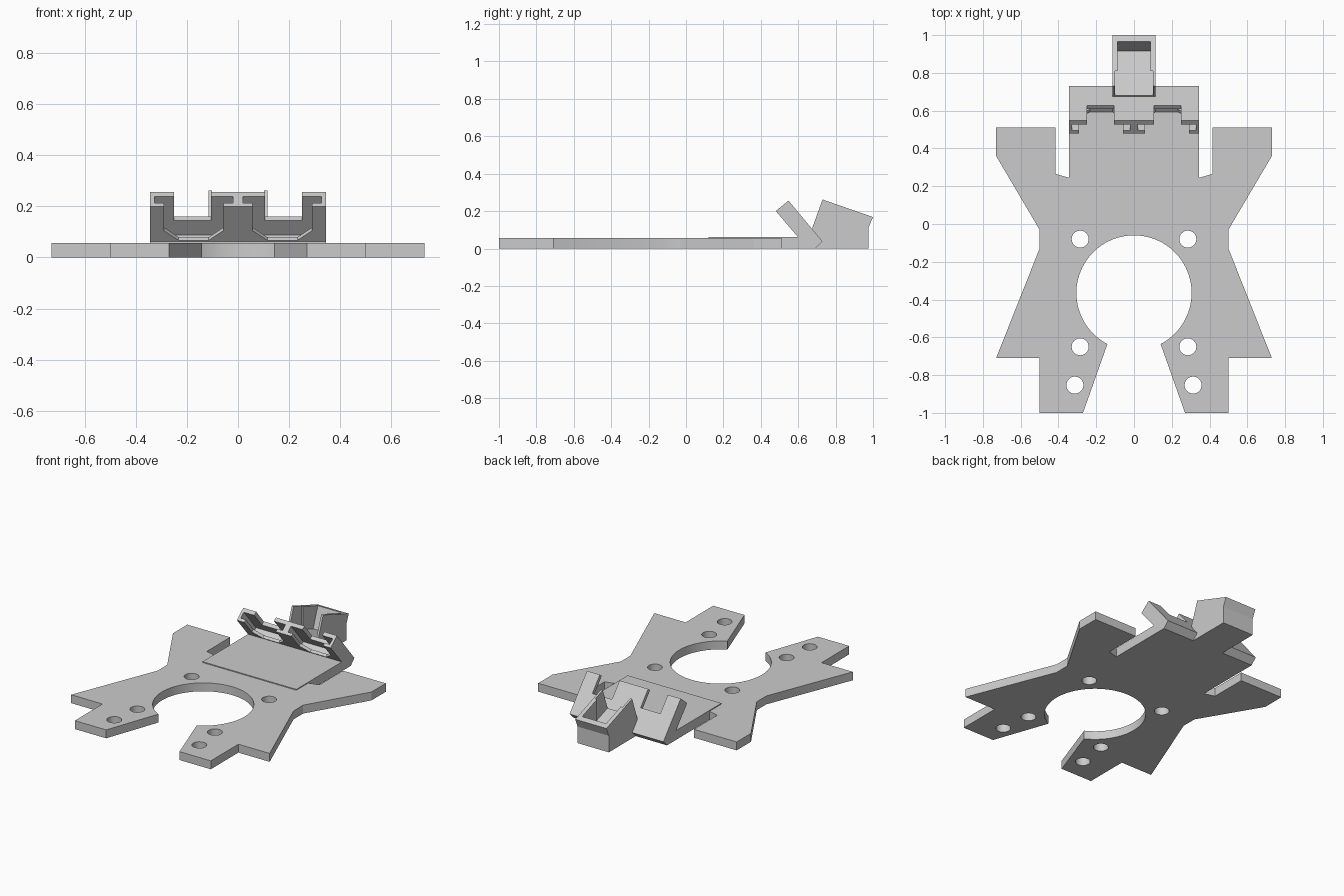
import bpy, bmesh, math
from mathutils import Vector

cube = bpy.data.objects.get("Cube")
if cube:
    bpy.data.objects.remove(cube, do_unlink=True)

grey = bpy.data.materials.new("plain_grey")
grey.use_nodes = True
GREY = (0.6, 0.6, 0.6, 1)
grey.diffuse_color = GREY
grey.node_tree.nodes["Principled BSDF"].inputs["Base Color"].default_value = GREY


def prism(name, outline, offset):
    """Extrude a closed outline of 3D points along an offset."""
    bm = bmesh.new()
    face = bm.faces.new([bm.verts.new(p) for p in outline])
    moved = bmesh.ops.extrude_face_region(bm, geom=[face])["geom"]
    verts = [g for g in moved if isinstance(g, bmesh.types.BMVert)]
    bmesh.ops.translate(bm, verts=verts, vec=Vector(offset))
    bmesh.ops.recalc_face_normals(bm, faces=bm.faces)
    mesh = bpy.data.meshes.new(name)
    bm.to_mesh(mesh)
    bm.free()
    mesh.materials.append(grey)
    obj = bpy.data.objects.new(name, mesh)
    bpy.context.collection.objects.link(obj)
    return obj


def side_prism(name, profile, half_width):
    """Profile in y, z swept symmetrically across x."""
    return prism(name, [(-half_width, y, z) for y, z in profile], (2 * half_width, 0, 0))


def cut(obj, cutters):
    for c in cutters:
        c.hide_render = True
        mod = obj.modifiers.new("cut", 'BOOLEAN')
        mod.operation = 'DIFFERENCE'
        mod.solver = 'EXACT'
        mod.object = c
    graph = bpy.context.evaluated_depsgraph_get()
    graph.update()
    result = bpy.data.meshes.new_from_object(obj.evaluated_get(graph))
    obj.modifiers.clear()
    obj.data = result
    for c in cutters:
        bpy.data.objects.remove(c, do_unlink=True)


# Base plate: half outline from the rear tongue round to the big round opening
CENTRE_Y, RADIUS, THICK = -0.365, 0.305, 0.056
half = [(0.345, 0.59), (0.345, 0.245), (0.415, 0.265), (0.415, 0.51), (0.73, 0.51),
        (0.73, 0.36), (0.5, -0.03), (0.5, -0.13), (0.73, -0.71), (0.5, -0.71),
        (0.5, -1), (0.27, -1)]
start, steps = math.radians(-62.5), 36
for i in range(steps + 1):
    a = start + (math.pi / 2 - start) * i / steps
    half.append((RADIUS * math.cos(a), CENTRE_Y + RADIUS * math.sin(a)))
outline = half + [(-x, y) for x, y in reversed(half[:-1])]
plate = prism("base_plate", [(x, y, 0) for x, y in outline], (0, 0, THICK))

# Screw holes
holes = []
for hx, hy in [(0.285, -0.08), (0.285, -0.65), (0.313, -0.853)]:
    for side in (-1, 1):
        ring = [(side * hx + 0.045 * math.cos(k * math.tau / 32),
                 hy + 0.045 * math.sin(k * math.tau / 32), -0.1) for k in range(32)]
        holes.append(prism("hole_cutter", ring, (0, 0, 0.3)))
cut(plate, holes)

# Raised panel with the leaning clip holder at its rear
holder = side_prism("clip_holder", [
    (0.12, 0.03), (0.12, 0.062), (0.598, 0.062), (0.48, 0.2), (0.548, 0.256),
    (0.73, 0.038), (0.692, 0), (0.59, 0), (0.59, 0.03)], 0.345)

DOWN = Vector((0, 0.646, -0.763))
DEEP = Vector((0, 0.763, 0.646))
TOP = Vector((0, 0.48, 0.2))


def holder_cutter(shape, d0, d1, side):
    """Shape in x and distance down the holder, cut between two depths."""
    pts = [Vector((side * x, 0, 0)) + TOP + DOWN * s + DEEP * d0 for x, s in shape]
    return prism("slot_cutter", pts, DEEP * (d1 - d0))


def box(x0, x1, s):
    return [(x0, -0.05), (x1, -0.05), (x1, s), (x0, s)]


# Two T-slots: front opening with chamfered floor, wide groove, rear notch
mouth = [(0.057, -0.05), (0.29, -0.05), (0.29, 0.125), (0.232, 0.175),
         (0.115, 0.175), (0.057, 0.125)]
slots = []
for side in (-1, 1):
    slots.append(holder_cutter(mouth, -0.002, 0.03, side))
    slots.append(holder_cutter(box(0.02, 0.327, 0.2), 0.02, 0.062, side))
    slots.append(holder_cutter(box(0.105, 0.25, 0.125), 0.05, 0.12, side))
cut(holder, slots)

# Tilted open socket behind the holder
socket = side_prism("rear_socket", [
    (0.73, 0.262), (1.0, 0.168), (0.975, 0.11), (0.975, 0), (0.692, 0),
    (0.692, 0.03), (0.675, 0.11)], 0.115)
cavity = side_prism("cavity_cutter", [
    (0.6, 0.15), (0.915, 0.045), (1.0, 0.275), (0.9, 0.4), (0.6, 0.4)], 0.088)
entry = side_prism("entry_cutter", [
    (0.6, 0.15), (0.81, 0.08), (0.81, 0.4), (0.6, 0.4)], 0.101)
cut(socket, [cavity, entry])

# Smooth round openings, crisp edges elsewhere
bpy.ops.object.select_all(action='DESELECT')
plate.select_set(True)
bpy.context.view_layer.objects.active = plate
bpy.ops.object.shade_smooth_by_angle(angle=math.radians(25))
